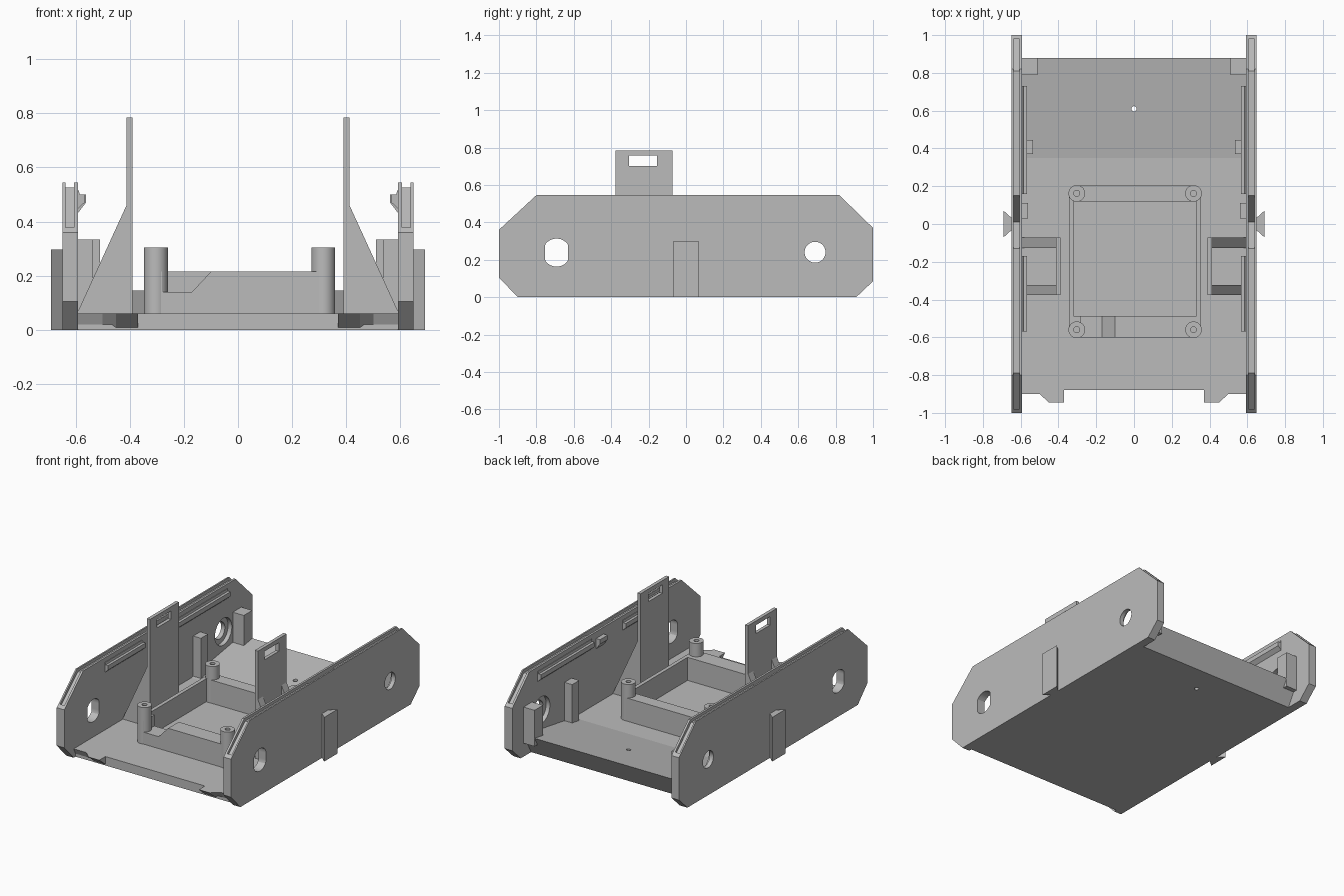
import bpy, bmesh, math
from mathutils import Vector

if "Cube" in bpy.data.objects:
    bpy.data.objects.remove(bpy.data.objects["Cube"])

grey = bpy.data.materials.new("plain grey")
grey.use_nodes = True
colour = (0.5, 0.5, 0.5, 1)
grey.diffuse_color = colour
grey.node_tree.nodes["Principled BSDF"].inputs["Base Color"].default_value = colour


def prism(name, pts, axis, lo, hi):
    """Extrude a 2D outline along an axis; outline uses the other two axes in order."""
    def place(p, d):
        a, b = p
        return {"x": (d, a, b), "y": (a, d, b), "z": (a, b, d)}[axis]
    bm = bmesh.new()
    ends = [[bm.verts.new(place(p, d)) for p in pts] for d in (lo, hi)]
    for ring in ends:
        bm.faces.new(ring)
    n = len(pts)
    for i in range(n):
        j = (i + 1) % n
        bm.faces.new((ends[0][i], ends[0][j], ends[1][j], ends[1][i]))
    bmesh.ops.recalc_face_normals(bm, faces=bm.faces)
    mesh = bpy.data.meshes.new(name)
    bm.to_mesh(mesh)
    bm.free()
    mesh.materials.append(grey)
    ob = bpy.data.objects.new(name, mesh)
    bpy.context.collection.objects.link(ob)
    return ob


def rect(a0, a1, b0, b1):
    return [(a0, b0), (a1, b0), (a1, b1), (a0, b1)]


def circle(a, b, r, n=32, clip=1):
    """Round outline, optionally flattened at both sides."""
    pts = []
    for i in range(n):
        t = 2 * math.pi * (i + 0.5) / n
        pts.append((a + max(-clip, min(clip, r * math.cos(t))), b + r * math.sin(t)))
    return pts


def cut(ob, *args):
    cutter = prism("cutter", *args)
    cutter.hide_render = True
    mod = ob.modifiers.new("cut", "BOOLEAN")
    mod.operation, mod.solver, mod.object = "DIFFERENCE", "EXACT", cutter
    bpy.context.view_layer.objects.active = ob
    bpy.ops.object.modifier_apply(modifier=mod.name)
    bpy.data.objects.remove(cutter)


def mirror(ob):
    ob.modifiers.new("mirror", "MIRROR").use_clip = False


def smooth(ob):
    bpy.ops.object.select_all(action="DESELECT")
    ob.select_set(True)
    bpy.context.view_layer.objects.active = ob
    bpy.ops.object.shade_smooth_by_angle(angle=math.radians(25))


# Floor with a rising rear and an undercut back edge
floor = prism("floor", [(-0.88, 0), (0.8, 0), (0.88, 0.145), (0.35, 0.06), (-0.88, 0.06)],
              "x", -0.595, 0.595)
cut(floor, circle(0, 0.61, 0.014, 16), "z", -0.1, 0.3)

# Front lips with a sloping underside
lip = prism("front_lip", [(0.37, -0.8), (0.37, -0.945), (0.45, -0.945), (0.5, -0.9),
                          (0.595, -0.9), (0.595, -0.8)], "z", 0, 0.06)
for v in lip.data.vertices:
    if v.co.z < 0.01:
        v.co.y = max(v.co.y, -0.87)
mirror(lip)

# Side walls
wall = prism("side_wall", [(-0.9, 0), (0.91, 0), (1, 0.085), (1, 0.37), (0.82, 0.545),
                           (-0.8, 0.545), (-1, 0.36), (-1, 0.105)], "x", 0.592, 0.648)
# Groove along the top edge with a dip in the middle
cut(wall, [(-0.98, 0.355), (-0.79, 0.525), (-0.13, 0.525), (0.01, 0.35), (0.15, 0.525),
           (0.81, 0.525), (0.98, 0.367), (0.98, 0.8), (-0.98, 0.8)], "x", 0.606, 0.638)
# Front slot, rear axle hole and its inner recess
cut(wall, circle(-0.692, 0.238, 0.075, 32, 0.062), "x", 0.5, 0.8)
cut(wall, circle(0.69, 0.24, 0.056), "x", 0.5, 0.8)
cut(wall, circle(0.69, 0.24, 0.09), "x", 0.5, 0.62)
smooth(wall)
mirror(wall)

# Inner ledges under the top edge
ledge = [(0.6, 0.515), (0.588, 0.515), (0.585, 0.5), (0.567, 0.5), (0.567, 0.47), (0.6, 0.44)]
for name, lo, hi in (("rear_ledge", 0.16, 0.73), ("front_ledge", -0.57, -0.17)):
    mirror(prism(name, ledge, "y", lo, hi))
mirror(prism("middle_catch", [(0.6, 0.5), (0.562, 0.5), (0.562, 0.47), (0.6, 0.42)],
             "y", 0.03, 0.11))

# Dovetail strips outside the walls
mirror(prism("dovetail_strip", [(0.64, -0.025), (0.69, -0.07), (0.69, 0.07), (0.64, 0.025)],
             "z", 0, 0.297))

# Rear support blocks
mirror(prism("rear_block", rect(0.51, 0.6, 0.79, 0.88), "z", 0.09, 0.333))
mirror(prism("middle_block", rect(0.535, 0.6, 0.37, 0.445), "z", 0.05, 0.333))

# Upright strap plates with their gussets
plate = prism("strap_plate", rect(-0.377, -0.072, 0.05, 0.785), "x", 0.389, 0.412)
cut(plate, rect(-0.305, -0.155, 0.7, 0.757), "x", 0.3, 0.5)
mirror(plate)
for name, lo in (("front_gusset", -0.377), ("rear_gusset", -0.127)):
    mirror(prism(name, [(0.4, 0.05), (0.595, 0.05), (0.595, 0.06), (0.412, 0.46),
                        (0.4, 0.46)], "y", lo, lo + 0.055))

# Raised tray frame with a notch in its front
frame = prism("tray_frame", rect(-0.345, 0.355, -0.6, 0.205), "z", 0.05, 0.215)
cut(frame, rect(-0.32, 0.33, -0.488, 0.12), "z", 0.06, 0.4)
cut(frame, [(-0.28, 0.4), (-0.28, 0.14), (-0.17, 0.14), (-0.1, 0.215), (-0.1, 0.4)],
    "y", -0.7, -0.4)

# Screw posts at the tray corners
for side, x in (("right", -0.303), ("left", 0.315)):
    for end, y in (("front", -0.56), ("rear", 0.162)):
        # Round the frame corner to follow the post
        ox, oy = (-1 if x < 0 else 1), (-1 if y < 0 else 1)
        cut(frame, [(x, y + oy * 0.08), (x + ox * 0.08, y + oy * 0.08), (x + ox * 0.08, y)]
            + [(x + ox * 0.042 * math.cos(i * math.pi / 12),
                y + oy * 0.042 * math.sin(i * math.pi / 12)) for i in range(7)],
            "z", 0.06, 0.4)
        post = prism(f"{end}_{side}_post", circle(x, y, 0.044), "z", 0.05, 0.305)
        cut(post, circle(x, y, 0.016, 16), "z", 0.1, 0.4)
        smooth(post)
